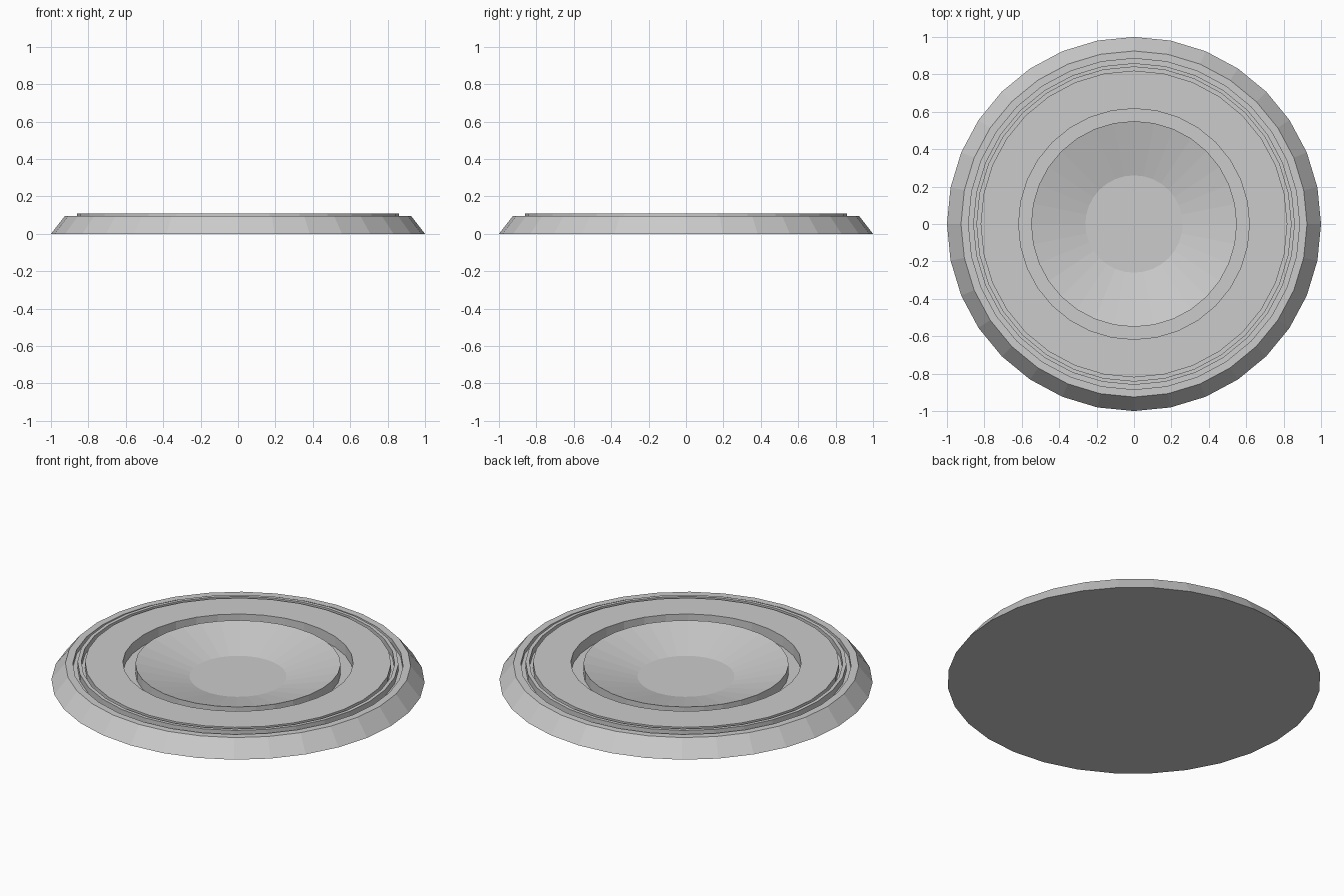
import bpy, bmesh
from math import sin, cos, pi

if "Cube" in bpy.data.objects:
    bpy.data.objects.remove(bpy.data.objects["Cube"])

SIDES = 32

# (radius, height) from the outer foot to the dished centre
PROFILE = [
    (1.0, 0.0), (0.925, 0.096),       # sloped outer skirt
    (0.885, 0.096), (0.885, 0.07),    # outer rim, first narrow groove
    (0.86, 0.07), (0.86, 0.108),      # thin raised ring
    (0.84, 0.108), (0.84, 0.07),      # second narrow groove
    (0.82, 0.07), (0.82, 0.108),      # flat deck
    (0.617, 0.108), (0.617, 0.045),   # wide inner groove
    (0.55, 0.045), (0.55, 0.102),     # lip of the dish
    (0.26, 0.027),                    # dish slope to flat centre
]


def lathe(name, profile):
    """Turn a profile into a closed, flat-shaded solid with capped ends."""
    bm = bmesh.new()
    rings = [[bm.verts.new((r * cos(2 * pi * i / SIDES), r * sin(2 * pi * i / SIDES), z))
              for i in range(SIDES)] for r, z in profile]
    for a, b in zip(rings, rings[1:]):
        for i in range(SIDES):
            j = (i + 1) % SIDES
            bm.faces.new((a[i], a[j], b[j], b[i]))
    bm.faces.new(rings[0][::-1])      # underside
    bm.faces.new(rings[-1])           # dish floor
    bmesh.ops.recalc_face_normals(bm, faces=bm.faces)
    mesh = bpy.data.meshes.new(name)
    bm.to_mesh(mesh)
    bm.free()
    obj = bpy.data.objects.new(name, mesh)
    bpy.context.collection.objects.link(obj)
    return obj


lathe("round_dished_base", PROFILE)
